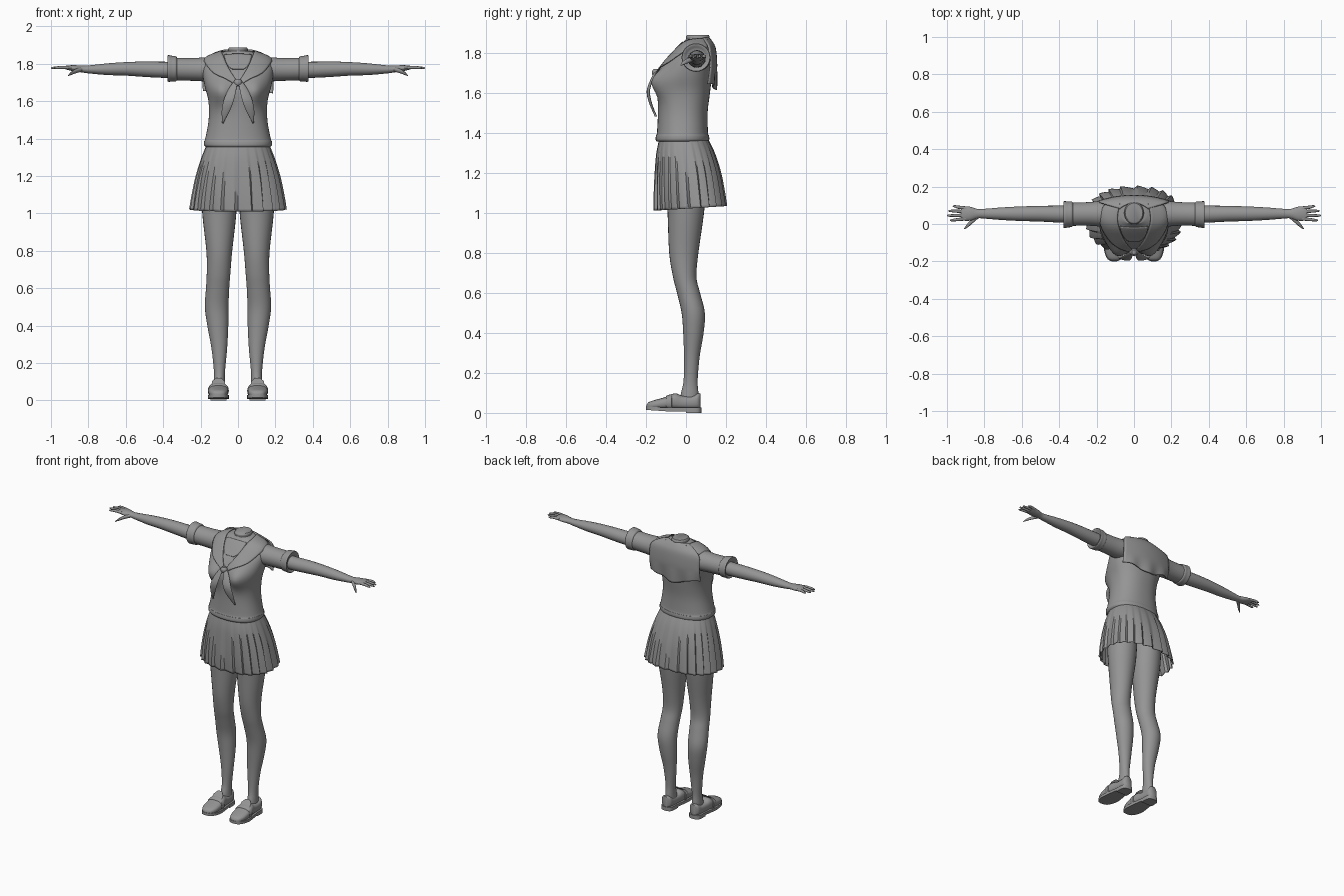
import bpy, bmesh, math
from mathutils import Vector

cube = bpy.data.objects.get("Cube")
if cube:
    bpy.data.objects.remove(cube, do_unlink=True)

grey = bpy.data.materials.new("plain grey")
grey.use_nodes = True
grey.diffuse_color = (0.3, 0.3, 0.3, 1)
grey.node_tree.nodes["Principled BSDF"].inputs["Base Color"].default_value = (0.3, 0.3, 0.3, 1)
parts = []


def finish(name, bm):
    bmesh.ops.recalc_face_normals(bm, faces=bm.faces)
    mesh = bpy.data.meshes.new(name)
    bm.to_mesh(mesh)
    bm.free()
    mesh.materials.append(grey)
    obj = bpy.data.objects.new(name, mesh)
    bpy.context.collection.objects.link(obj)
    parts.append(obj)
    return obj


def spline(rows, steps=4):
    """Smooth a short list of rows with a Catmull-Rom curve."""
    rows = [Vector(r) for r in rows]
    out = []
    for i in range(len(rows) - 1):
        a, b, c, d = rows[max(i - 1, 0)], rows[i], rows[i + 1], rows[min(i + 2, len(rows) - 1)]
        for k in range(steps):
            t = k / steps
            out.append(b + (c - a) * t / 2 + (a * 2 - b * 5 + c * 4 - d) * t * t / 2
                       + (b * 3 - a - c * 3 + d) * t ** 3 / 2)
    return out + [rows[-1]]


def ring(center, a, b, n=28, power=1.0):
    """Closed rounded section spanned by two half axes."""
    pts = []
    for i in range(n):
        t = 2 * math.pi * i / n
        c, s = math.cos(t), math.sin(t)
        pts.append(Vector(center) + Vector(a) * math.copysign(abs(c) ** power, c)
                   + Vector(b) * math.copysign(abs(s) ** power, s))
    return pts


def loft(name, rings, caps=True, closed=True):
    bm = bmesh.new()
    grid = [[bm.verts.new(p) for p in r] for r in rings]
    n = len(grid[0])
    for low, high in zip(grid, grid[1:]):
        for i in range(n if closed else n - 1):
            j = (i + 1) % n
            bm.faces.new((low[i], low[j], high[j], high[i]))
    if caps and closed:
        bm.faces.new(grid[0])
        bm.faces.new(grid[-1])
    return finish(name, bm)


def upright(rows, steps=4, n=28, power=1.0, cx=0):
    """Sections from rows of height, half width, front y, back y."""
    return [ring((cx, (f + k) / 2, z), (w, 0, 0), (0, (k - f) / 2, 0), n, power)
            for z, w, f, k in spline(rows, steps)]


def sideways(rows, side, steps=4, n=20):
    """Sections along x from rows of x, y, z, half depth, half height."""
    return [ring((side * x, y, z), (0, d, 0), (0, 0, h), n)
            for x, y, z, d, h in spline(rows, steps)]


def thicken(obj, amount):
    mod = obj.modifiers.new("thickness", "SOLIDIFY")
    mod.thickness = amount
    mod.offset = 0


# Blouse body with bust and rolled hem
body = upright([(1.355, .172, -.145, .108), (1.365, .181, -.152, .116), (1.385, .181, -.15, .115),
                (1.4, .175, -.145, .11), (1.5, .157, -.14, .108), (1.6, .158, -.14, .12),
                (1.68, .178, -.135, .13), (1.74, .188, -.11, .137), (1.79, .188, -.07, .138),
                (1.83, .165, -.035, .13), (1.855, .105, -.01, .125), (1.868, .065, .0, .12)],
               n=56, power=.88)
for section in body:
    for p in section:
        if p.y < 0:
            p.y -= .048 * math.exp(-((abs(p.x) - .095) / .06) ** 2 - ((p.z - 1.65) / .065) ** 2)
blouse = loft("blouse", body)

# Neck stump
loft("neck", upright([(1.82, .06, -.01, .12), (1.865, .053, .0, .118),
                      (1.88, .052, .0, .118), (1.888, .047, .008, .112)]))

# Pleated skirt
pleats, per = 24, 6
skirt = upright([(1.375, .162, -.13, .105), (1.3, .192, -.145, .14), (1.2, .222, -.152, .17),
                 (1.1, .242, -.155, .188), (1.025, .253, -.153, .198)], n=pleats * per, power=.85)
for level, section in enumerate(skirt):
    amount = .016 * level / (len(skirt) - 1)
    for i, p in enumerate(section):
        out = Vector((p.x, p.y - .02, 0)).normalized()
        p += out * amount * ((i % per) / (per - 1) - .6)
        p.z += amount * (p.y * 4 - .3)
thicken(loft("skirt", skirt, caps=False), .004)

# Collar: back panel hanging flat behind the shoulders
panel = []
for y, z, w in spline([(.112, 1.872, .075), (.128, 1.855, .13), (.145, 1.82, .18),
                       (.152, 1.75, .187), (.15, 1.69, .188), (.145, 1.635, .186)]):
    drop = max(0, 1.72 - z)
    panel.append([Vector((w * u / 10, y - .03 * (u / 10) ** 2 + .08 * drop * math.cos(u * .9),
                          z - .25 * drop * math.cos(u * .35) * (1 if u < 4 else .4)))
                  for u in range(-10, 11)])
thicken(loft("collar_back", panel, closed=False), .008)

for side, label in ((1, "left"), (-1, "right")):
    # Collar lapel wrapped over the chest
    inner = spline([(.075, .11, 1.87), (.085, .05, 1.862), (.08, 0, 1.84),
                    (.05, -.08, 1.77), (.008, -.13, 1.7)])
    outer = spline([(.18, .13, 1.83), (.185, .06, 1.835), (.18, 0, 1.81),
                    (.13, -.09, 1.75), (.02, -.14, 1.685)])
    strip = []
    for a, b in zip(inner, outer):
        row = [a.lerp(b, k / 8) for k in range(9)]
        strip.append([Vector((side * p.x, p.y, p.z)) for p in row])
    lapel = loft(label + "_lapel", strip, closed=False)
    wrap = lapel.modifiers.new("wrap", "SHRINKWRAP")
    wrap.target = blouse
    wrap.wrap_mode = "ABOVE_SURFACE"
    wrap.offset = .007
    thicken(lapel, .006)

    # Scarf tail
    tail = [ring((side * x, y, z), (w, side * w * .2, 0), (0, .006, 0), 16)
            for x, y, z, w in spline([(.01, -.15, 1.705, .012), (.028, -.168, 1.67, .02),
                                      (.048, -.188, 1.61, .027), (.065, -.178, 1.55, .022),
                                      (.082, -.15, 1.48, .002)])]
    loft(label + "_scarf_tail", tail)

    # Sleeve with turned cuff
    loft(label + "_sleeve", sideways([(.08, .055, 1.768, .07, .055), (.16, .055, 1.77, .07, .064),
                                      (.24, .054, 1.77, .063, .061), (.345, .052, 1.772, .062, .06)], side, n=28))
    loft(label + "_cuff", sideways([(.325, .052, 1.773, .058, .058), (.332, .052, 1.773, .068, .067),
                                    (.352, .051, 1.774, .069, .069), (.372, .05, 1.775, .072, .071),
                                    (.378, .05, 1.775, .066, .065), (.366, .05, 1.773, .048, .046)],
                                   side, 3, 28))

    # Arm and palm
    loft(label + "_arm", sideways([(.3, .053, 1.768, .045, .043), (.4, .053, 1.768, .045, .043),
                                   (.5, .055, 1.771, .042, .041), (.6, .055, 1.773, .039, .036),
                                   (.7, .055, 1.771, .034, .031), (.8, .055, 1.77, .026, .021),
                                   (.835, .055, 1.772, .025, .018), (.875, .055, 1.776, .037, .017),
                                   (.91, .056, 1.779, .038, .012), (.925, .056, 1.78, .032, .008)], side))
    # Fingers fan out slightly
    for k, (name, tip) in enumerate((("index", .985), ("middle", 1.0), ("ring", .993), ("little", .97))):
        y0, y1 = .028 + .019 * k, .02 + .025 * k
        loft(f"{label}_{name}_finger",
             sideways([(.895, y0, 1.779, .009, .009), (.94, (y0 + y1) / 2, 1.781, .0085, .0085),
                       (tip - .01, y1, 1.778, .006, .006), (tip, y1, 1.777, .002, .002)], side, 3, 10))
    loft(label + "_thumb", sideways([(.835, .042, 1.77, .014, .012), (.865, .016, 1.762, .014, .012),
                                     (.89, -.008, 1.75, .011, .009), (.908, -.025, 1.737, .003, .003)],
                                    side, 4, 12))

    # Leg, from hip to ankle
    leg = []
    for z, x, w, f, k in spline([(1.3, .09, .085, -.09, .09), (1.15, .1, .094, -.1, .1),
                                 (1.0, .1, .091, -.092, .09), (.8, .1, .069, -.084, .062),
                                 (.68, .104, .063, -.065, .052), (.6, .109, .062, -.045, .07),
                                 (.5, .114, .063, -.022, .094), (.4, .108, .056, -.014, .088),
                                 (.28, .1, .042, -.01, .068), (.16, .099, .03, -.012, .058),
                                 (.1, .1, .03, -.025, .062), (.06, .1, .032, -.03, .062)]):
        leg.append(ring((side * x, (f + k) / 2, z), (w, 0, 0), (0, (k - f) / 2, 0)))
    loft(label + "_leg", leg)

    # Loafer upper
    cx = side * .105
    upper = [ring((cx, y, (.018 + top) / 2), (w, 0, 0), (0, 0, (top - .018) / 2), 24, .75)
             for y, w, top in spline([(-.197, .014, .04), (-.185, .035, .054), (-.15, .05, .066),
                                      (-.1, .053, .08), (-.055, .048, .098), (-.02, .043, .086),
                                      (.03, .039, .085), (.06, .034, .098), (.073, .018, .096)])]
    loft(label + "_shoe", upper)

    # Sole and heel share one footprint
    plan = spline([(-.2, .012), (-.188, .036), (-.15, .053), (-.1, .056), (-.05, .05),
                   (0, .043), (.05, .041), (.07, .03), (.077, .01)])
    for name, start, low, high in (("sole", -1, .008, .026), ("heel", 0, 0, .022)):
        half = [(w, y) for y, w in plan if y >= start]
        outline = half + [(-w, y) for w, y in reversed(half)]
        loft(f"{label}_{name}", [[Vector((cx + x, y, z + (max(0, -.1 - y) * .07))) for x, y in outline]
                                 for z in (low, high)])

    # Raised strap and tongue of the loafer
    loft(label + "_shoe_strap", [ring((cx, y, .052), (w, 0, 0), (0, 0, h), 24, .75)
                                 for y, w, h in ((-.1, .054, .031), (-.097, .056, .035),
                                                 (-.073, .054, .042), (-.07, .05, .04))])
    loft(label + "_shoe_tongue", [ring((cx, y, z), (w, 0, 0), (0, .004, .004), 16)
                                  for y, z, w in ((-.08, .085, .036), (-.06, .102, .034), (-.045, .117, .018))])

# Scarf knot
loft("scarf_knot", [ring((0, -.15, z), (w, 0, 0), (0, d, 0), 16)
                    for z, w, d in spline([(1.682, .012, .012), (1.69, .02, .019),
                                           (1.705, .022, .02), (1.718, .012, .012)])])

# Chest panel in the neckline
bib = [[Vector((w * u / 6, y, z)) for u in range(-6, 7)]
       for y, z, w in spline([(-.01, 1.845, .075), (-.05, 1.81, .065), (-.075, 1.785, .05),
                              (-.09, 1.77, .03)])]
bib_plate = loft("chest_panel", bib, closed=False)
wrap = bib_plate.modifiers.new("wrap", "SHRINKWRAP")
wrap.target = blouse
wrap.wrap_mode = "ABOVE_SURFACE"
wrap.offset = .004
thicken(bib_plate, .004)

# Smooth shading with crisp edges
bpy.ops.object.select_all(action="DESELECT")
for obj in parts:
    obj.select_set(True)
bpy.context.view_layer.objects.active = blouse
bpy.ops.object.shade_smooth_by_angle(angle=math.radians(40))
